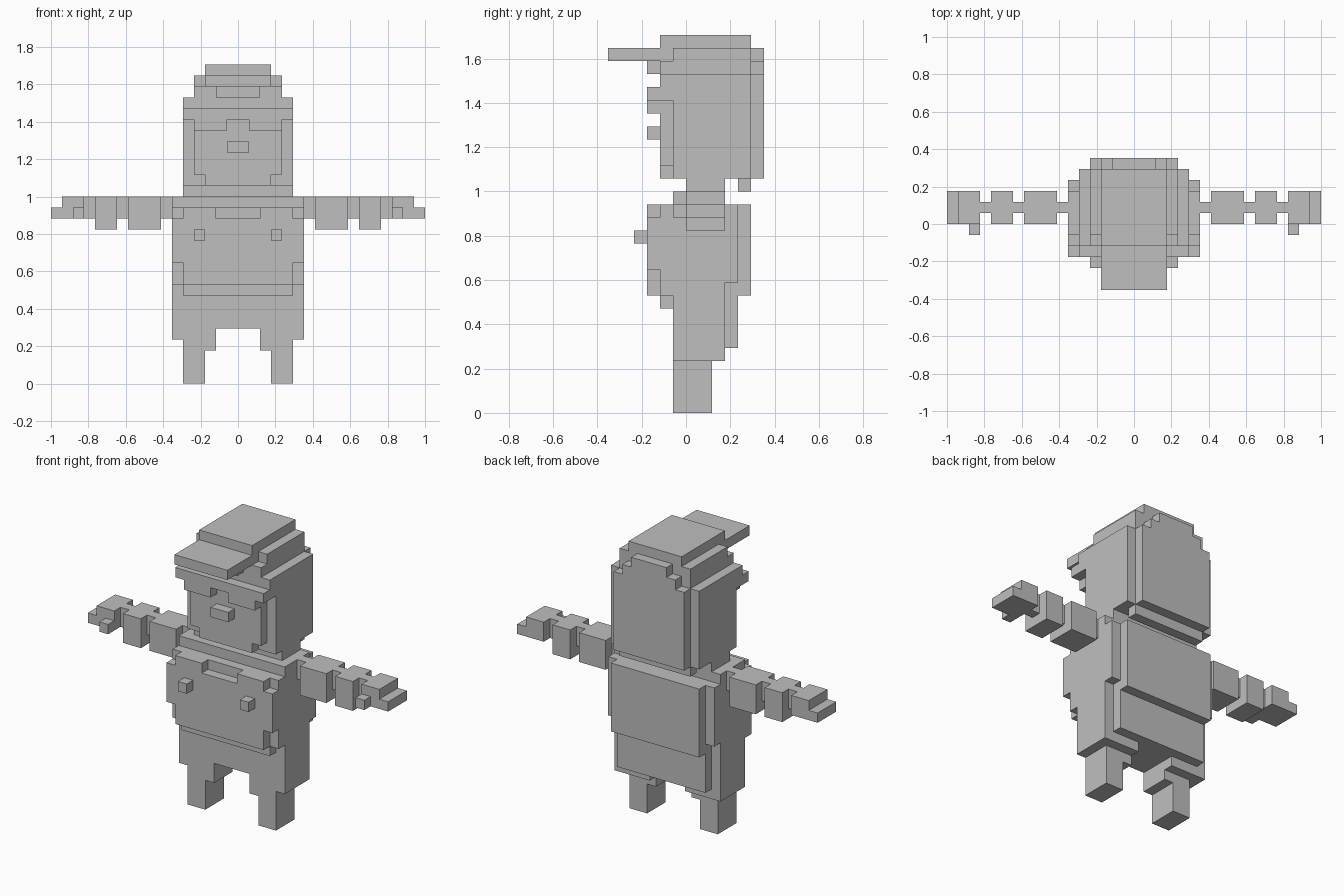
import bpy, bmesh
from math import radians

if "Cube" in bpy.data.objects:
    bpy.data.objects.remove(bpy.data.objects["Cube"])

U = 1 / 17  # block size
grey = bpy.data.materials.new("mid_grey")
grey.diffuse_color = (0.52, 0.52, 0.52, 1)
grey.use_nodes = True
grey.node_tree.nodes["Principled BSDF"].inputs["Base Color"].default_value = grey.diffuse_color

parts = {}


def cells(x0, x1, y0, y1, z0, z1):
    return {(x, y, z) for x in range(x0, x1) for y in range(y0, y1) for z in range(z0, z1)}


def add(name, *box):
    parts.setdefault(name, set()).update(cells(*box))


def cut(name, *box):
    parts[name] -= cells(*box)


def add_pair(name, x0, x1, *yz):
    """The same box on both sides of the middle."""
    add(name + "_right", x0, x1, *yz)
    add(name + "_left", -x1, -x0, *yz)


def cut_pair(name, x0, x1, *yz):
    cut(name, x0, x1, *yz)
    cut(name, -x1, -x0, *yz)


# Legs
add_pair("leg", 3, 5, -1, 2, 0, 4)
add_pair("leg", 2, 3, -1, 2, 3, 4)

# Trousers with a raised seat
add("trousers", -6, 6, -1, 3, 4, 10)
cut("trousers", -2, 2, -1, 3, 4, 5)
add("trousers", -5, 5, 3, 4, 5, 10)

# Shirt: core, back panel, stepped chest, shoulders
add("shirt", -6, 6, -1, 3, 10, 17)
add("shirt", -6, 6, 3, 4, 10, 16)
add("shirt", -5, 5, 3, 5, 9, 16)
add("shirt", -6, 6, -2, -1, 9, 16)
add("shirt", -5, 5, -2, -1, 8, 9)
add("shirt", -6, 6, -3, -2, 11, 16)
add("shirt", -5, 5, -3, -2, 9, 11)
cut("shirt", -2, 2, -3, -2, 15, 16)        # collar opening
cut_pair("shirt", 5, 6, -3, -2, 15, 16)    # chest corners
add_pair("button", 3, 4, -4, -3, 13, 14)

# Arms: thin joints between thick sections, then hand and thumb
for a in (6, 10, 13):
    add_pair("arm", a, a + 1, 1, 2, 15, 17)
add_pair("arm", 7, 10, 0, 3, 14, 17)
add_pair("arm", 11, 13, 0, 3, 14, 17)
add_pair("hand", 14, 16, 0, 3, 15, 17)
add_pair("hand", 16, 17, 0, 3, 15, 16)
add_pair("hand", 14, 15, -1, 0, 15, 16)

# Neck, face and nose
add("neck", -5, 5, 0, 3, 17, 18)
add("face", -4, 4, -2, 4, 18, 24)
cut_pair("face", 3, 4, -2, -1, 18, 19)
add("nose", -1, 0, -3, -2, 21, 22)
add("nose", 0, 1, -3, -2, 21, 22)

# Hair: sides and back, stepped back panel, fringe
add("hair", -5, 5, -1, 5, 18, 26)
parts["hair"] -= parts["face"]
add("hair", -4, 4, 4, 5, 17, 18)
for half, top in ((4, 26), (3, 27), (2, 28)):
    add("hair", -half, half, 5, 6, 18, top)
add("hair", -5, 5, -2, -1, 24, 26)
add("fringe", -5, 5, -3, -2, 24, 25)
add_pair("fringe", 1, 4, -3, -2, 23, 24)

# Cap with crown, brim and front badge block
add("cap", -4, 4, -2, 5, 26, 27)
add("cap", -4, 4, -1, 5, 27, 28)
add("cap", -3, 3, -2, 5, 27, 29)
add("brim", -3, 3, -6, -2, 27, 28)
add("brim_support", -2, 2, -3, -2, 26, 27)

solid = set().union(*parts.values())
done = set()


def build(name, blocks):
    """Mesh only the outer skin of a part, merged into large flat faces."""
    bm = bmesh.new()
    verts = {}
    for c in sorted(blocks):
        for axis in range(3):
            for side in (0, 1):
                n = list(c)
                n[axis] += 2 * side - 1
                if tuple(n) in solid:
                    continue
                b, d = (axis + 1) % 3, (axis + 2) % 3
                ring = []
                for i, j in ((0, 0), (1, 0), (1, 1), (0, 1)):
                    p = list(c)
                    p[axis] += side
                    p[b] += i
                    p[d] += j
                    p = tuple(p)
                    if p not in verts:
                        verts[p] = bm.verts.new([k * U for k in p])
                    ring.append(verts[p])
                bm.faces.new(ring if side else ring[::-1])
    bmesh.ops.dissolve_limit(bm, angle_limit=radians(1), verts=bm.verts[:], edges=bm.edges[:])
    mesh = bpy.data.meshes.new(name)
    bm.to_mesh(mesh)
    bm.free()
    mesh.materials.append(grey)
    bpy.context.collection.objects.link(bpy.data.objects.new(name, mesh))


for name, blocks in parts.items():
    blocks = blocks - done
    done |= blocks
    build(name, blocks)
